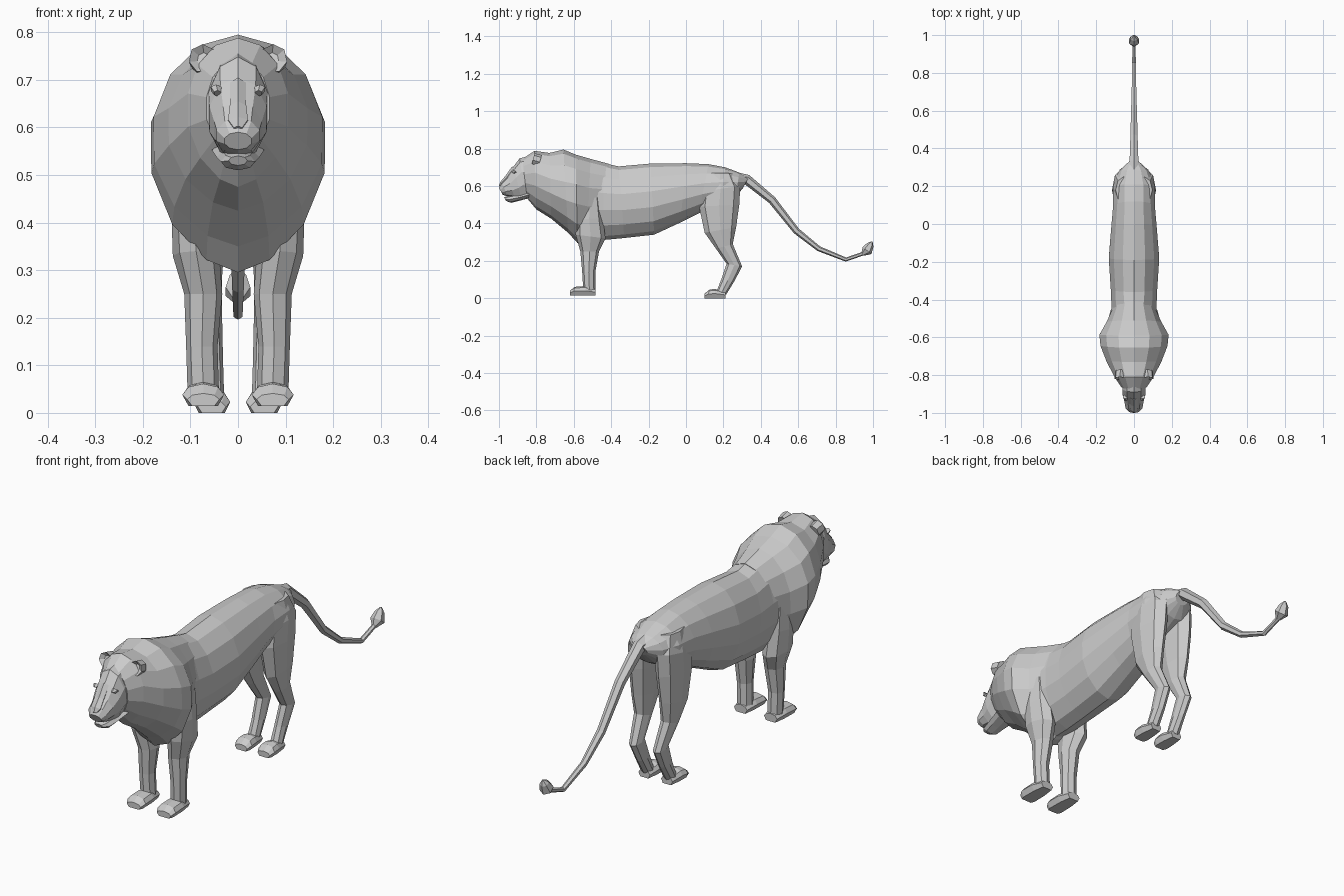
import bpy, bmesh, math
from mathutils import Vector


def loft(name, rings, n=12, mirror=False, power=1.0):
    """Skin closed rings. Ring = (top yz, bottom yz, half width, centre x, widest fraction from bottom)."""
    bm = bmesh.new()
    loops = []
    for ring in rings:
        top, bot, hw, cx, frac = (tuple(ring) + (0.0, 0.5)[len(ring) - 3:])
        top, bot = Vector(top), Vector(bot)
        mid = bot.lerp(top, frac)
        loop = []
        for i in range(n):
            a = 2 * math.pi * i / n
            s, c = math.sin(a), math.cos(a)
            p = mid.lerp(top if c > 0 else bot, abs(c))
            w = math.copysign(abs(s) ** (power if c < 0 else 1.0), s)
            loop.append(bm.verts.new((cx + hw * w, p.x, p.y)))
        loops.append(loop)
    for a, b in zip(loops, loops[1:]):
        for i in range(n):
            j = (i + 1) % n
            bm.faces.new((a[i], a[j], b[j], b[i]))
    bm.faces.new(loops[0])
    bm.faces.new(loops[-1])
    bmesh.ops.recalc_face_normals(bm, faces=bm.faces)
    me = bpy.data.meshes.new(name)
    bm.to_mesh(me)
    bm.free()
    ob = bpy.data.objects.new(name, me)
    bpy.context.collection.objects.link(ob)
    if mirror:
        ob.modifiers.new("Mirror", 'MIRROR')
    return ob


def tube(name, path, n=6):
    """Loft along a yz path of (y, z, radius)."""
    rings = []
    for i, (y, z, r) in enumerate(path):
        a, b = path[max(i - 1, 0)], path[min(i + 1, len(path) - 1)]
        d = Vector((b[0] - a[0], b[1] - a[1])).normalized()
        rings.append(((y - d.y * r, z + d.x * r), (y + d.y * r, z - d.x * r), r))
    return loft(name, rings, n)


# Torso
loft("torso", [
    ((-.56, .74), (-.54, .31), .13),
    ((-.44, .722), (-.44, .312), .122),
    ((-.36, .705), (-.33, .322), .126),
    ((-.19, .72), (-.17, .34), .137),
    ((0, .722), (-.03, .405), .123),
    ((.12, .717), (.07, .455), .113),
    ((.21, .70), (.19, .50), .113),
    ((.285, .672), (.265, .54), .085),
    ((.335, .645), (.305, .59), .035),
], 14)

# Mane
loft("mane", [
    ((-.875, .745), (-.85, .535), .068),
    ((-.81, .788), (-.80, .475), .108, 0, .52),
    ((-.73, .777), (-.72, .425), .150, 0, .5),
    ((-.655, .795), (-.63, .35), .182, 0, .5),
    ((-.59, .768), (-.58, .295), .188, 0, .57),
    ((-.51, .745), (-.53, .30), .148, 0, .55),
    ((-.41, .718), (-.48, .33), .11, 0, .55),
], 14, power=1.25)

# Head and muzzle
loft("head", [
    ((-.82, .765), (-.80, .53), .062),
    ((-.89, .748), (-.855, .535), .065),
    ((-.922, .705), (-.88, .53), .063),
    ((-.955, .655), (-.915, .535), .053),
    ((-.985, .62), (-.955, .545), .047),
    ((-1.0, .59), (-.98, .553), .03),
], 10)
loft("jaw", [
    ((-.84, .57), (-.84, .535), .055),
    ((-.90, .555), (-.895, .52), .045),
    ((-.955, .546), (-.935, .51), .036),
    ((-.972, .54), (-.962, .52), .02),
], 8)
loft("nose", [
    ((-.93, .705), (-.90, .66), .02),
    ((-.965, .655), (-.94, .62), .02),
    ((-.993, .622), (-.965, .60), .024),
    ((-1.0, .603), (-.985, .588), .01),
], 6)
loft("eye", [
    ((-.925, .690), (-.905, .672), .013, .046),
    ((-.937, .678), (-.918, .665), .008, .043),
], 6, True)

# Ears
loft("ear", [
    ((-.77, .765), (-.79, .705), .028, .072),
    ((-.81, .775), (-.825, .715), .030, .074),
    ((-.80, .757), (-.81, .728), .014, .072),
], 7, True)

# Legs: rings run from front edge to back edge
loft("front_leg", [
    ((-.57, .54), (-.46, .54), .035, .10),
    ((-.59, .42), (-.445, .43), .046, .094),
    ((-.59, .34), (-.43, .32), .049, .088),
    ((-.565, .25), (-.465, .25), .040, .073),
    ((-.555, .14), (-.485, .14), .033, .076),
    ((-.55, .055), (-.483, .03), .033, .073),
], 8, True)
loft("hind_leg", [
    ((.11, .67), (.25, .67), .042, .055),
    ((.08, .57), (.29, .60), .052, .064),
    ((.07, .49), (.285, .50), .050, .066),
    ((.10, .35), (.268, .38), .040, .068),
    ((.16, .265), (.25, .29), .031, .065),
    ((.217, .185), (.30, .17), .025, .058),
    ((.188, .10), (.258, .09), .024, .055),
    ((.165, .04), (.215, .02), .026, .055),
], 8, True)


# Paws: flat-soled boxes lofted from heel to toe
def paw(name, heel, toe, z, cx, hw):
    ob = loft(name, [
        ((heel, z + .035), (heel, z), hw * .75, cx),
        ((heel - .06, z + .05), (heel - .05, z), hw, cx),
        ((toe + .025, z + .046), (toe + .015, z), hw * 1.05, cx),
        ((toe, z + .026), (toe, z), hw * .8, cx),
    ], 8, True)
    for v in ob.data.vertices:
        if v.co.z < z + .012:
            v.co.z = z


paw("front_paw", -.483, -.62, .015, .073, .042)
paw("hind_paw", .212, .10, 0, .055, .037)

# Tail and tuft
tube("tail", [(.27, .635, .04), (.325, .635, .027), (.46, .525, .022), (.59, .36, .018),
              (.71, .265, .014), (.855, .207, .011), (.95, .24, .010)])
tube("tail_tuft", [(.945, .235, .010), (.968, .255, .030), (.985, .285, .020), (.995, .303, .003)])
